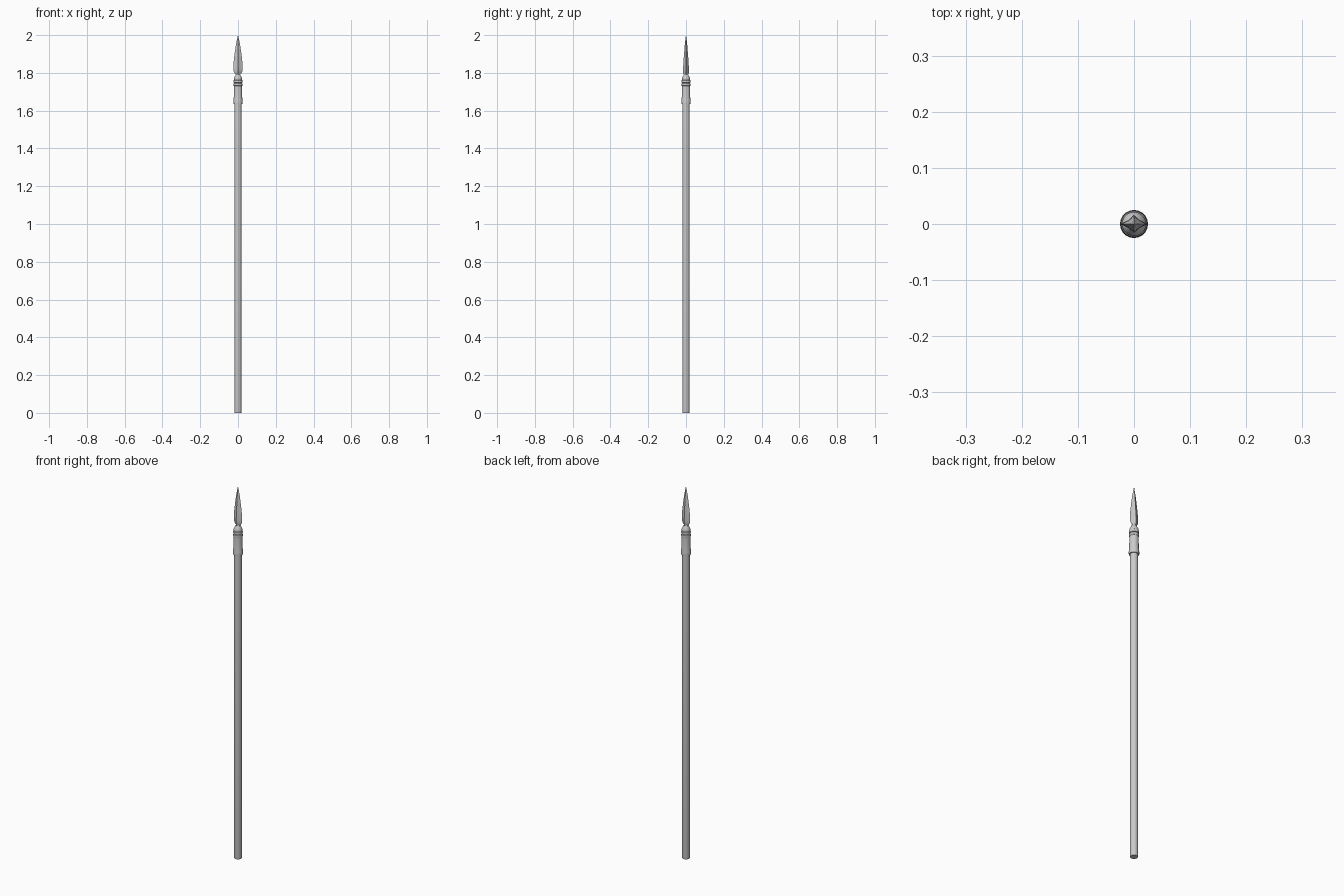
import bpy, bmesh, math

if "Cube" in bpy.data.objects:
    bpy.data.objects.remove(bpy.data.objects["Cube"])


def finish(name, bm, angle):
    bmesh.ops.recalc_face_normals(bm, faces=bm.faces)
    me = bpy.data.meshes.new(name)
    bm.to_mesh(me)
    bm.free()
    ob = bpy.data.objects.new(name, me)
    bpy.context.collection.objects.link(ob)
    bpy.ops.object.select_all(action='DESELECT')
    ob.select_set(True)
    bpy.context.view_layer.objects.active = ob
    bpy.ops.object.shade_smooth_by_angle(angle=math.radians(angle))
    return ob


def loft(name, rings, angle=35):
    """Skin a list of closed rings and cap both ends."""
    bm = bmesh.new()
    loops = [[bm.verts.new(p) for p in ring] for ring in rings]
    n = len(loops[0])
    for a, b in zip(loops, loops[1:]):
        for i in range(n):
            j = (i + 1) % n
            bm.faces.new((a[i], a[j], b[j], b[i]))
    bm.faces.new(loops[0])
    bm.faces.new(loops[-1])
    return finish(name, bm, angle)


def lathe(name, profile, sides=20):
    return loft(name, [[(r * math.cos(2 * math.pi * i / sides),
                         r * math.sin(2 * math.pi * i / sides), z)
                        for i in range(sides)] for r, z in profile])


# wooden pole
lathe("shaft", [(0.0185, 0), (0.0195, 0.005), (0.0195, 1.66)])

# metal socket with a flared lower rim
lathe("socket", [(0.0195, 1.635), (0.0245, 1.635), (0.025, 1.642), (0.0245, 1.655),
                 (0.0225, 1.67), (0.022, 1.735)])

# raised bands around the socket
for k, z in enumerate((1.738, 1.755)):
    lathe(f"band_{k + 1}", [(0.020, z - 0.008), (0.023, z - 0.006), (0.024, z),
                            (0.023, z + 0.006), (0.020, z + 0.008)])

# rounded collar narrowing to the neck, then flaring into the blade
lathe("collar", [(0.020, 1.755), (0.0215, 1.768), (0.020, 1.775), (0.015, 1.784),
                 (0.011, 1.790), (0.010, 1.797), (0.010, 1.81)])

# blade: star section with side edges (x) and a raised central ridge (y)
blade = [(0.010, 0.010, 1.788), (0.017, 0.0145, 1.797), (0.0235, 0.016, 1.808),
         (0.025, 0.0155, 1.822), (0.023, 0.0135, 1.86), (0.0175, 0.010, 1.905),
         (0.010, 0.006, 1.955), (0.0003, 0.0003, 2.0)]
rings = []
for w, t, z in blade:
    m, q = 0.42 * w, 0.42 * t
    rings.append([(w, 0, z), (m, q, z), (0, t, z), (-m, q, z),
                  (-w, 0, z), (-m, -q, z), (0, -t, z), (m, -q, z)])
loft("blade", rings, 30)
